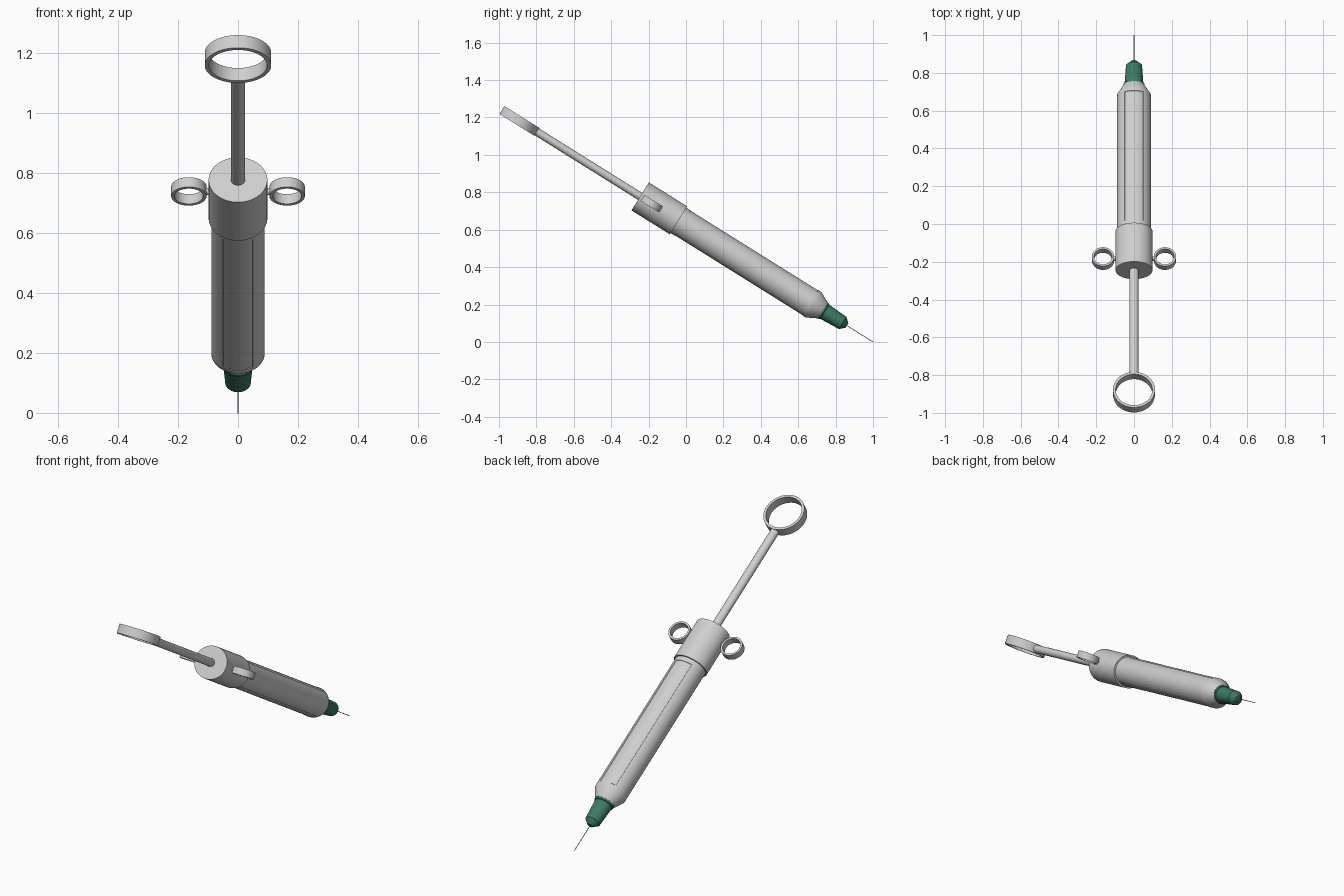
import bpy, bmesh, math
from mathutils import Matrix

if "Cube" in bpy.data.objects:
    bpy.data.objects.remove(bpy.data.objects["Cube"], do_unlink=True)

# Local frame: z runs from the needle tip to the thumb ring, y is the upper side
TILT = Matrix.Translation((0, 1, 0)) @ Matrix.Rotation(math.radians(58), 4, 'X')
FLAT = 0.9  # the barrel is slightly flattened


def material(name, rgb):
    m = bpy.data.materials.new(name)
    m.use_nodes = True
    m.diffuse_color = (*rgb, 1)
    bsdf = next(n for n in m.node_tree.nodes if n.type == 'BSDF_PRINCIPLED')
    bsdf.inputs["Base Color"].default_value = (*rgb, 1)
    return m


steel = material("light grey steel", (0.62, 0.62, 0.62))
green = material("green hub", (0.045, 0.19, 0.13))


def finish(bm, name, mat):
    bmesh.ops.recalc_face_normals(bm, faces=bm.faces)
    bm.transform(TILT)
    mesh = bpy.data.meshes.new(name)
    bm.to_mesh(mesh)
    bm.free()
    mesh.materials.append(mat)
    ob = bpy.data.objects.new(name, mesh)
    bpy.context.collection.objects.link(ob)
    bpy.ops.object.select_all(action='DESELECT')
    ob.select_set(True)
    bpy.context.view_layer.objects.active = ob
    bpy.ops.object.shade_smooth_by_angle(angle=math.radians(30))
    return ob


def lathe(profile, sides=48, flat=FLAT, closed=False):
    """Spin (radius, height) points about local z."""
    bm = bmesh.new()
    rings = []
    for r, z in profile:
        angles = [2 * math.pi * (i + 0.5) / sides for i in range(sides)]
        rings.append([bm.verts.new((r * math.cos(a), r * flat * math.sin(a), z)) for a in angles])
    pairs = list(zip(rings, rings[1:]))
    if closed:
        pairs.append((rings[-1], rings[0]))
    else:
        bm.faces.new(rings[0])
        bm.faces.new(rings[-1])
    for a, b in pairs:
        for i in range(sides):
            j = (i + 1) % sides
            bm.faces.new((a[i], a[j], b[j], b[i]))
    return bm


def finger_ring(name, x, z, outer, inner, width):
    h = width / 2
    bm = lathe([(outer, -h), (outer, h), (inner, h), (inner, -h)], flat=1, closed=True)
    bm.transform(Matrix.Translation((x, 0, z)) @ Matrix.Rotation(math.pi / 2, 4, 'X'))
    return finish(bm, name, steel)


# Needle and hub
finish(lathe([(0.002, 0), (0.002, 0.2)], 12), "needle", steel)
finish(lathe([(0.016, 0.165), (0.043, 0.192), (0.044, 0.215), (0.050, 0.305),
              (0.055, 0.308), (0.055, 0.325)]), "needle_hub", green)

# Barrel with shallow long windows on the upper and lower sides
barrel = lathe([(0.056, 0.318), (0.089, 0.375), (0.089, 0.395), (0.089, 1.2), (0.089, 1.24)])
for side in (1, -1):
    window = [f for f in barrel.faces
              if 0.5 < f.calc_center_median().z < 1.1
              and f.calc_center_median().y * side > 0
              and abs(f.calc_center_median().x) < 0.052]
    barrel.normal_update()
    bmesh.ops.recalc_face_normals(barrel, faces=barrel.faces)
    bmesh.ops.inset_region(barrel, faces=window, thickness=0.0015, depth=-0.002)
finish(barrel, "barrel", steel)

# Collar and plunger
finish(lathe([(0.098, 1.226), (0.098, 1.468)]), "collar", steel)
finish(lathe([(0.024, 1.45), (0.024, 2.122)], 32), "plunger_rod", steel)
finger_ring("thumb_ring", 0, 2.229, 0.111, 0.097, 0.05)

# Finger rings with their short stems
for side, label in ((1, "left"), (-1, "right")):
    finger_ring(label + "_finger_ring", side * 0.164, 1.395, 0.059, 0.048, 0.038)
    stem = lathe([(0.012, 0.09), (0.012, 0.112)], 16, 1)
    stem.transform(Matrix.Translation((0, 0, 1.395)) @ Matrix.Rotation(side * math.pi / 2, 4, 'Y'))
    finish(stem, label + "_ring_stem", steel)
